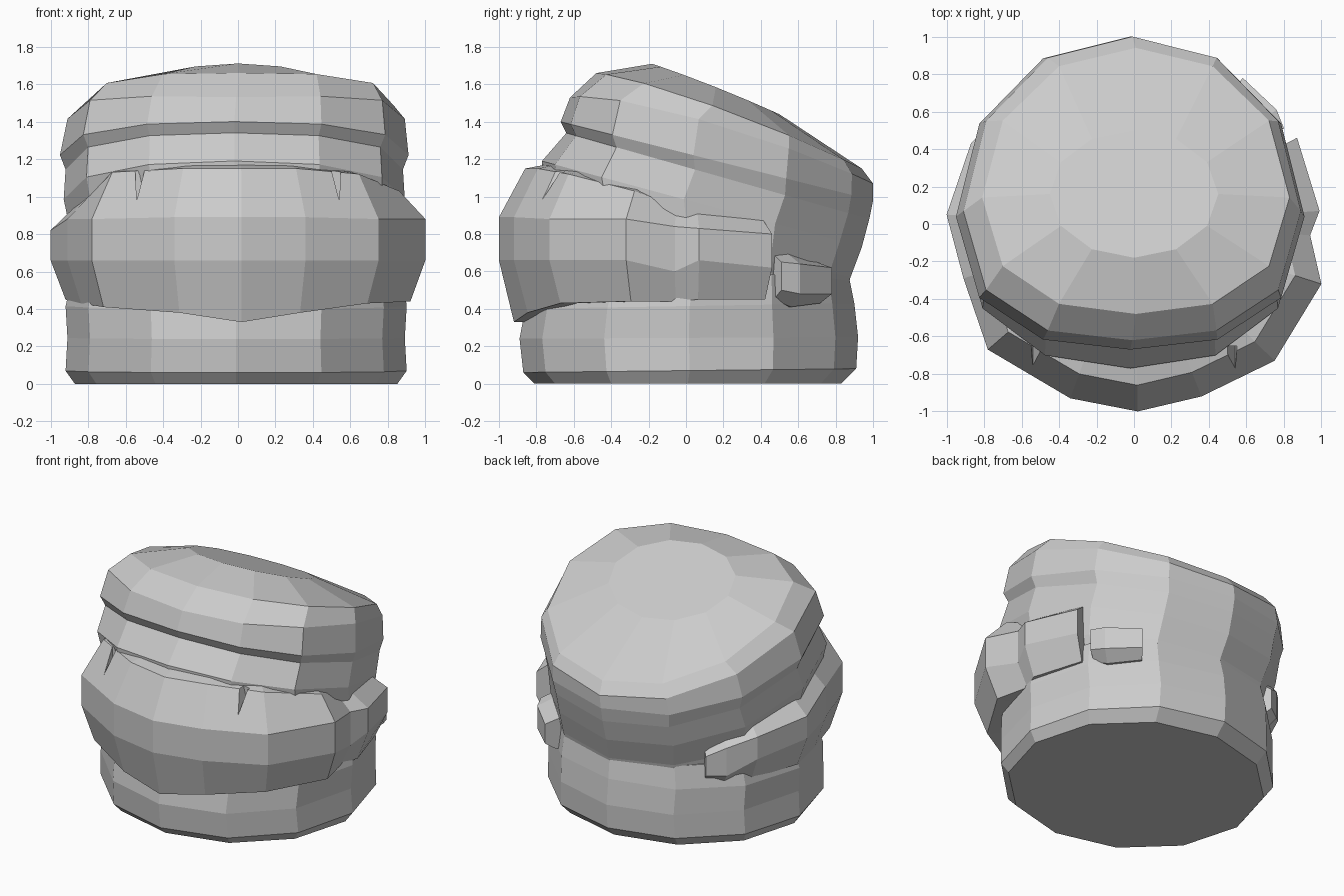
import bpy, bmesh, math

def make_object(name, bm):
    bmesh.ops.recalc_face_normals(bm, faces=bm.faces)
    me = bpy.data.meshes.new(name)
    bm.to_mesh(me)
    bm.free()
    ob = bpy.data.objects.new(name, me)
    bpy.context.collection.objects.link(ob)
    return ob

def loft(name, rings):
    """Skin a list of equal-length point rings, capping both ends."""
    bm = bmesh.new()
    vs = [[bm.verts.new(p) for p in r] for r in rings]
    n = len(vs[0])
    for a, b in zip(vs, vs[1:]):
        for i in range(n):
            j = (i + 1) % n
            bm.faces.new((a[i], a[j], b[j], b[i]))
    bm.faces.new(vs[0])
    bm.faces.new(vs[-1])
    return make_object(name, bm)

def tilted_ring(xc, rx, yf, zf, yb, zb, flat=0.0, bulge=0.0, sides=12):
    """Ring with front and back at different heights; flat widens the front,
    bulge raises the sides."""
    pts = []
    for i in range(sides):
        a = 2 * math.pi * i / sides - math.pi / 2
        t = (math.sin(a) + 1) / 2
        t -= flat * t * (1 - t) ** 2
        pts.append((xc + rx * math.cos(a), yf + (yb - yf) * t,
                    zf + (zb - zf) * t + bulge * math.cos(a) ** 2))
    return pts

# Lower bun: flat, upright drum with a bevelled foot
loft("bottom_bun", [tilted_ring(*r) for r in (
    (-0.01, 0.86, -0.81, 0.00, 0.83, 0.00),
    (-0.01, 0.91, -0.87, 0.06, 0.91, 0.08),
    (-0.01, 0.90, -0.89, 0.24, 0.92, 0.25),
    (-0.01, 0.91, -0.86, 0.40, 0.90, 0.43),
    (0.0, 0.88, -0.78, 0.60, 0.87, 0.58))])

# Upper bun: leaning back, with a groove and a broad faceted crown
loft("top_bun", [tilted_ring(*r) for r in (
    (0.0, 0.84, -0.74, 0.58, 0.86, 0.50),
    (0.0, 0.88, -0.77, 0.90, 0.88, 0.57, 0.2),
    (-0.02, 0.91, -0.77, 1.19, 0.94, 0.73, 0.45),
    (-0.02, 0.90, -0.64, 1.34, 0.98, 0.88, 0.6),
    (-0.02, 0.93, -0.67, 1.40, 1.00, 0.98, 0.6),
    (-0.01, 0.90, -0.62, 1.53, 1.00, 1.07, 0.6, 0.08),
    (0.01, 0.82, -0.48, 1.66, 0.94, 1.15, 0.5, 0.05),
    (0.0, 0.45, -0.18, 1.71, 0.50, 1.44, 0.0, 0.01))])

def filling(name, stations):
    """Bulging strip running round the buns: x, y, bottom, low, high, top."""
    rings = []
    for x, y, zb, zl, zh, zt in stations:
        rings.append([(x * s, y * s, z) for s, z in (
            (0.65, zb), (0.92, zb), (1, zl), (1, zh), (0.86, zt), (0.65, zt + 0.04))])
    return loft(name, rings)

# Main filling wraps the front and both sides
wrap = filling("filling", [
    (-0.62, 0.66, 0.46, 0.52, 0.66, 0.74),
    (-0.73, 0.58, 0.43, 0.52, 0.72, 0.84),
    (-0.87, 0.43, 0.45, 0.62, 0.78, 0.90),
    (-1.00, 0.05, 0.45, 0.66, 0.82, 0.95),
    (-0.91, -0.29, 0.43, 0.66, 0.88, 1.03),
    (-0.78, -0.67, 0.41, 0.66, 0.88, 1.13),
    (-0.34, -0.93, 0.38, 0.66, 0.89, 1.15),
    (0.02, -1.00, 0.33, 0.66, 0.89, 1.15),
    (0.36, -0.92, 0.38, 0.66, 0.89, 1.15),
    (0.75, -0.73, 0.43, 0.66, 0.88, 1.12),
    (1.00, -0.32, 0.44, 0.66, 0.88, 1.03),
    (0.94, -0.06, 0.44, 0.60, 0.84, 0.95),
    (0.99, 0.07, 0.45, 0.66, 0.83, 0.92),
    (0.87, 0.46, 0.45, 0.62, 0.80, 0.90)])

# Small lump of filling at the back right
filling("filling_lump", [
    (0.80, 0.51, 0.45, 0.50, 0.65, 0.72),
    (0.76, 0.61, 0.41, 0.48, 0.64, 0.71),
    (0.58, 0.78, 0.43, 0.48, 0.62, 0.66)])

# Narrow V notches in the upper front edge of the filling
for side in (-1, 1):
    tri = ((0.54, 0.98), (0.555, 1.25), (0.47, 1.25))
    notch = loft("notch_cutter", [[(side * x, y, z) for x, z in tri]
                                  for y in (-1.1, -0.65)])
    notch.hide_render = True
    notch.hide_viewport = True
    cut = wrap.modifiers.new("notch", 'BOOLEAN')
    cut.operation = 'DIFFERENCE'
    cut.object = notch
